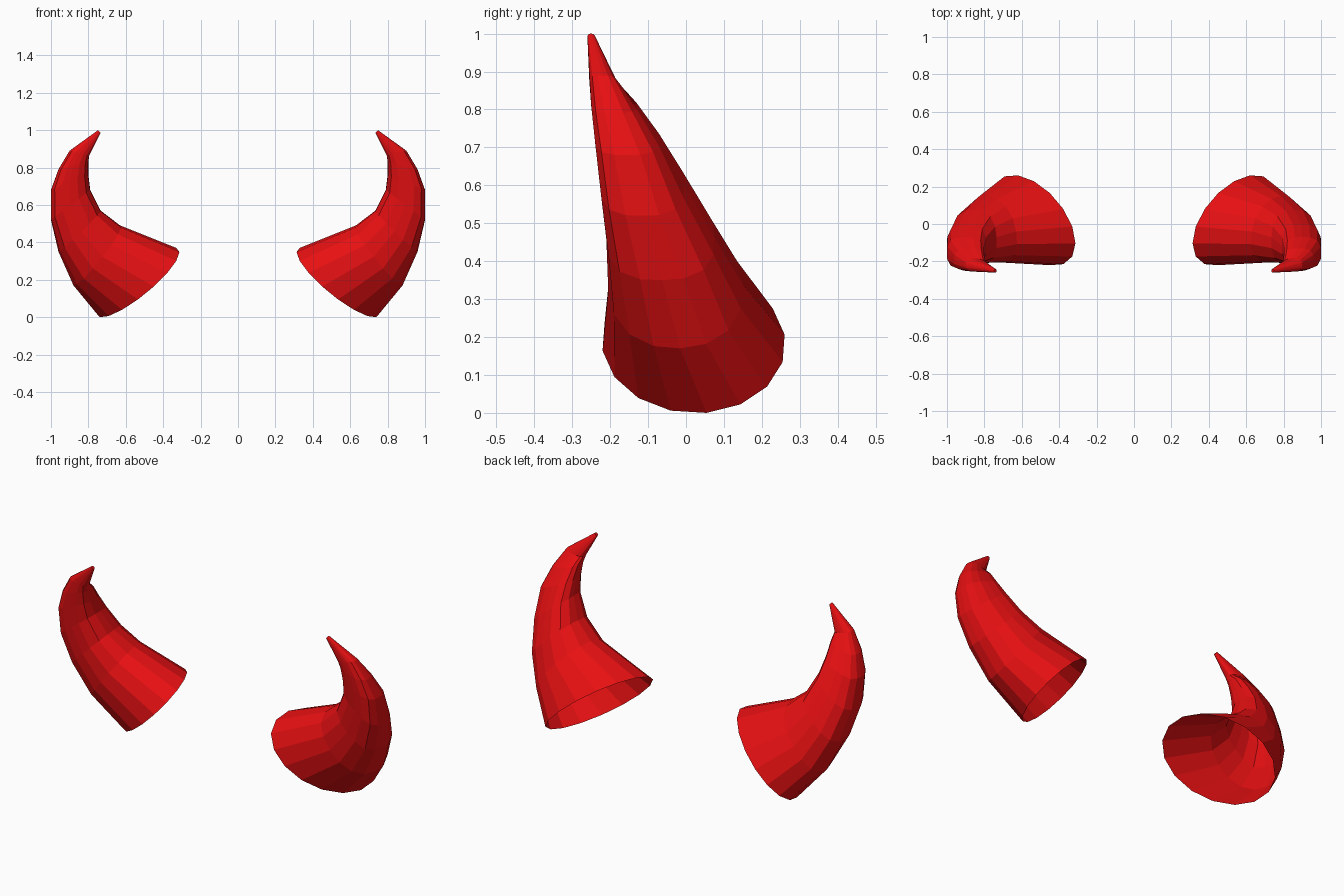
import bpy, bmesh, math
from mathutils import Vector

if "Cube" in bpy.data.objects:
    bpy.data.objects.remove(bpy.data.objects["Cube"], do_unlink=True)

red = bpy.data.materials.new("horn red")
red.use_nodes = True
red.diffuse_color = (0.8, 0.005, 0.006, 1)
red.node_tree.nodes["Principled BSDF"].inputs["Base Color"].default_value = red.diffuse_color

SIDES = 16
# Cross-sections: outer (x, z), inner (x, z), front y, back y, side tilt, ridge strength
RINGS = [
    ((0.74, 0.00), (0.33, 0.37), -0.22, 0.26, 0.085, 0.0),
    ((0.88, 0.17), (0.63, 0.49), -0.205, 0.15, 0.03, 0.04),
    ((0.96, 0.35), (0.735, 0.57), -0.21, 0.075, 0.01, 0.10),
    ((1.00, 0.52), (0.79, 0.68), -0.225, -0.005, 0.0, 0.13),
    ((1.00, 0.68), (0.80, 0.76), -0.24, -0.07, 0.0, 0.13),
    ((0.96, 0.79), (0.80, 0.83), -0.25, -0.13, 0.0, 0.13),
    ((0.90, 0.89), (0.795, 0.865), -0.255, -0.185, 0.0, 0.10),
    ((0.748, 1.00), (0.735, 0.985), -0.26, -0.24, 0.0, 0.0),
]


def ring_points(outer, inner, front, back, tilt, ridge):
    """Ridged ellipse spanning the outer and inner curves of the horn."""
    skew = 0.4 * tilt
    centre = Vector((outer[0] + inner[0], front + back, outer[1] + inner[1])) / 2
    u = Vector((outer[0] - inner[0], 2 * skew, outer[1] - inner[1])) / 2
    v = Vector((tilt, (back - front) / 2, tilt / 4))
    for i in range(SIDES):
        a = math.tau * i / SIDES
        r = 1 + ridge * (1 - math.cos(4 * a)) / 2
        yield centre + r * (math.cos(a) * u + math.sin(a) * v)


def build_horn(name, side):
    bm = bmesh.new()
    loops = []
    for ring in RINGS:
        loops.append([bm.verts.new((side * p.x, p.y, p.z)) for p in ring_points(*ring)])
    # Skin between neighbouring rings, base left open
    for low, high in zip(loops, loops[1:]):
        for i in range(SIDES):
            j = (i + 1) % SIDES
            quad = [low[i], low[j], high[j], high[i]]
            bm.faces.new(quad if side < 0 else quad[::-1])
    # Blunt tip
    tip = loops[-1]
    bm.faces.new(tip if side < 0 else tip[::-1])
    bmesh.ops.recalc_face_normals(bm, faces=bm.faces)
    # Keep the skin facing outward: the outermost face must point away from centre
    far = max(bm.faces, key=lambda f: side * f.calc_center_median().x)
    if far.normal.x * side < 0:
        bmesh.ops.reverse_faces(bm, faces=bm.faces)
    mesh = bpy.data.meshes.new(name)
    bm.to_mesh(mesh)
    bm.free()
    mesh.materials.append(red)
    bpy.context.collection.objects.link(bpy.data.objects.new(name, mesh))


build_horn("left_horn", 1)
build_horn("right_horn", -1)
